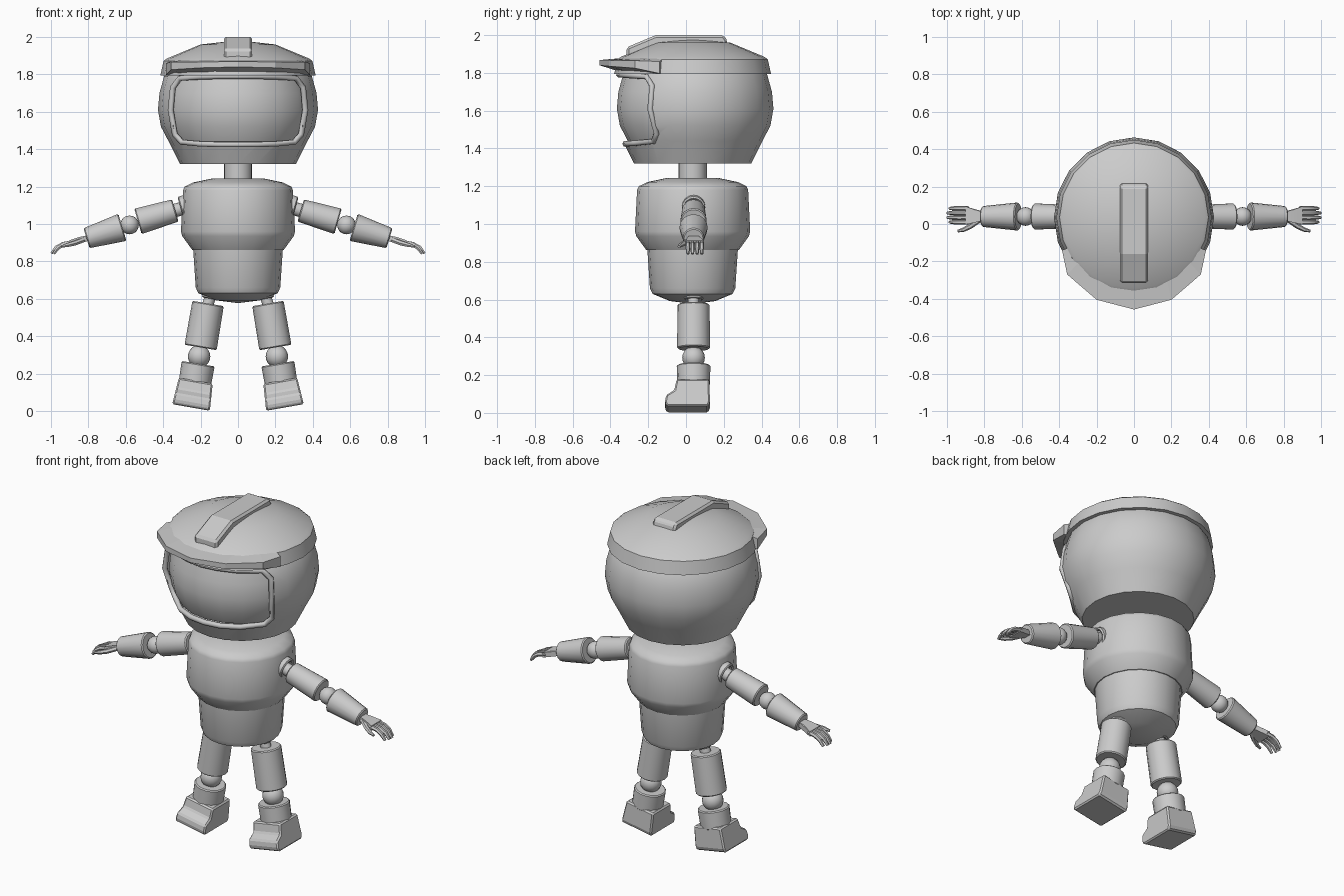
import bpy, bmesh, math
from mathutils import Vector, Matrix

if "Cube" in bpy.data.objects:
    bpy.data.objects.remove(bpy.data.objects["Cube"])

CY = 0.035  # depth of the body axis


def finish(bm, name, mirror=False, angle=35):
    bmesh.ops.remove_doubles(bm, verts=bm.verts, dist=1e-5)
    bmesh.ops.recalc_face_normals(bm, faces=bm.faces)
    me = bpy.data.meshes.new(name)
    bm.to_mesh(me)
    bm.free()
    ob = bpy.data.objects.new(name, me)
    bpy.context.collection.objects.link(ob)
    if mirror:
        ob.modifiers.new("mirror", 'MIRROR')
    smooth(ob, angle)
    return ob


def smooth(ob, angle):
    bpy.ops.object.select_all(action='DESELECT')
    ob.select_set(True)
    bpy.context.view_layer.objects.active = ob
    if angle:
        bpy.ops.object.shade_smooth_by_angle(angle=math.radians(angle))


def lathe(name, profile, base=(0, CY, 0), axis=(0, 0, 1), segs=20, mirror=False, angle=35):
    """Turn a (radius, height) profile around an axis starting at base."""
    bm = bmesh.new()
    vs = [bm.verts.new((0, r, h)) for r, h in profile]
    es = [bm.edges.new(p) for p in zip(vs, vs[1:])]
    bmesh.ops.spin(bm, geom=vs + es, cent=(0, 0, 0), axis=(0, 0, 1),
                   angle=math.tau, steps=segs, use_duplicate=False)
    rot = Vector(axis).to_track_quat('Z', 'Y').to_matrix().to_4x4()
    bm.transform(Matrix.Translation(base) @ rot)
    return finish(bm, name, mirror, angle)


def limb(name, a, b, ra, rb, bev=0.006, segs=16):
    """Tapered cylinder between two (x, z) points, mirrored."""
    a, b = Vector((a[0], CY + 0.005, a[1])), Vector((b[0], CY + 0.005, b[1]))
    n = (b - a).length
    return lathe(name, [(0, 0), (ra - bev, 0), (ra, bev), (rb, n - bev), (rb - bev, n), (0, n)],
                 a, b - a, segs, True)


def ball(name, c, r):
    bm = bmesh.new()
    bmesh.ops.create_uvsphere(bm, u_segments=16, v_segments=10, radius=r,
                              matrix=Matrix.Translation((c[0], CY + 0.005, c[1])))
    return finish(bm, name, True)


def tube(name, pts, radii, segs=6):
    """Jointed tapered tube along points, mirrored."""
    bm = bmesh.new()
    pts = [Vector(p) for p in pts]
    rings = []
    for i, p in enumerate(pts):
        d = pts[min(i + 1, len(pts) - 1)] - pts[max(i - 1, 0)]
        m = Matrix.Translation(p) @ d.to_track_quat('Z', 'Y').to_matrix().to_4x4()
        rings.append([bm.verts.new(m @ Vector((radii[i] * math.cos(k * math.tau / segs),
                                               radii[i] * math.sin(k * math.tau / segs), 0)))
                      for k in range(segs)])
    for r, s in zip(rings, rings[1:]):
        for k in range(segs):
            bm.faces.new((r[k], r[k - 1], s[k - 1], s[k]))
    bm.faces.new(rings[0])
    bm.faces.new(rings[-1])
    return finish(bm, name, True)


def prism(name, profile, width, mirror=False, matrix=Matrix(), bevel=0.01):
    """Side profile (y, z) spanned over x; width(z) gives the half width."""
    bm = bmesh.new()
    l, r = [[bm.verts.new((s * width(z), y, z)) for y, z in profile] for s in (-1, 1)]
    bm.faces.new(l)
    bm.faces.new(r)
    for i in range(len(l)):
        bm.faces.new((l[i - 1], l[i], r[i], r[i - 1]))
    bm.transform(matrix)
    ob = finish(bm, name, mirror, None)
    b = ob.modifiers.new("bevel", 'BEVEL')
    b.width, b.segments = bevel, 1
    return ob


# Head shell with a window cut for the visor
HEAD = [(0.31, 1.32), (0.37, 1.44), (0.412, 1.52), (0.428, 1.61), (0.42, 1.70), (0.395, 1.79), (0.34, 1.86)]
head = lathe("head_shell", [(0, 1.32)] + HEAD + [(0, 1.88)])
half = [(0, 1.425), (0.1, 1.425), (0.2, 1.428), (0.30, 1.437), (0.338, 1.48), (0.36, 1.61),
        (0.348, 1.73), (0.31, 1.78), (0.2, 1.787), (0.1, 1.79), (0, 1.79)]
window = half + [(-x, z) for x, z in half[-2:0:-1]]
bm = bmesh.new()
f = bm.faces.new([bm.verts.new((x, -1, z)) for x, z in window])
ex = bmesh.ops.extrude_face_region(bm, geom=[f])
bmesh.ops.translate(bm, vec=(0, 0.95, 0), verts=[v for v in ex['geom'] if isinstance(v, bmesh.types.BMVert)])
cutter = finish(bm, "window_cutter", angle=None)
cutter.hide_render = True
cut = head.modifiers.new("window", 'BOOLEAN')
cut.operation, cut.object, cut.solver = 'DIFFERENCE', cutter, 'EXACT'
bpy.context.view_layer.objects.active = head
head.select_set(True)
bpy.ops.object.modifier_apply(modifier="window")
smooth(head, 35)

# Visor glass just inside the shell
lathe("visor_glass", [(0, 1.36)] + [(r - 0.027, z) for r, z in HEAD[1:-1]] + [(0, 1.81)], segs=20)


# Visor frame follows the head surface
def head_r(z):
    for (r0, z0), (r1, z1) in zip(HEAD, HEAD[1:]):
        if z <= z1:
            return r0 + (r1 - r0) * (z - z0) / (z1 - z0)


cu = bpy.data.curves.new("visor_frame", 'CURVE')
cu.dimensions, cu.bevel_depth, cu.bevel_resolution = '3D', 0.016, 1
sp = cu.splines.new('POLY')
sp.points.add(len(window) - 1)
for p, (x, z) in zip(sp.points, window):
    p.co = (x, CY + 0.006 - math.sqrt(head_r(z) ** 2 - x * x), z, 1)
sp.use_cyclic_u = True
bpy.context.collection.objects.link(bpy.data.objects.new("visor_frame", cu))

# Cap, brim and crest
lathe("cap", [(0, 1.80), (0.39, 1.795), (0.415, 1.795), (0.398, 1.872), (0.38, 1.885),
              (0.20, 1.96), (0, 1.982)], angle=20)
outer = [(0.385, -0.14), (0.357, -0.27), (0.20, -0.405), (0, -0.457)]
inner = [(0.33, -0.12), (0.29, -0.20), (0.17, -0.28), (0, -0.32)]
bm = bmesh.new()
rows = []
for pts, zt, zb in ((outer, [1.86, 1.865, 1.867, 1.868], [1.797, 1.825, 1.835, 1.84]),
                    (inner, [1.88] * 4, [1.797] * 4)):
    for zs in (zt, zb):
        rows.append([bm.verts.new((x, y, z)) for (x, y), z in zip(pts, zs)]
                    + [bm.verts.new((-x, y, z)) for (x, y), z in list(zip(pts, zs))[-2::-1]])
ot, ob_, it, ib = rows
ring = [ot, ob_, ib, it]
for k in range(4):
    a, b = ring[k - 1], ring[k]
    for i in range(6):
        bm.faces.new((a[i], a[i + 1], b[i + 1], b[i]))
for e in (0, 6):
    bm.faces.new([r[e] for r in ring])
finish(bm, "cap_brim", angle=None)
prism("cap_crest", [(-0.315, 1.88), (-0.315, 1.935), (-0.16, 2.0), (0.20, 2.0), (0.22, 1.97), (0.21, 1.92)],
      lambda z: 0.076, bevel=0.012)

# Neck, chest and waist
lathe("neck", [(0, 1.22), (0.075, 1.22), (0.075, 1.34), (0, 1.34)])
lathe("chest", [(0, 1.245), (0.14, 1.243), (0.24, 1.222), (0.285, 1.20), (0.294, 1.18), (0.305, 0.96),
                (0.298, 0.935), (0.245, 0.862), (0, 0.858)], angle=40)
lathe("waist", [(0, 0.87), (0.24, 0.87), (0.226, 0.66), (0.212, 0.63), (0.12, 0.592), (0, 0.577)], angle=40)

# Arms
socket = [(0.04, 0), (0.062, 0), (0.062, 0.03), (0.054, 0.036), (0.046, 0.03), (0.04, 0)]
arm = Vector((0.96, 0, -0.28))
lathe("shoulder_socket", socket, (0.272, CY + 0.005, 1.095), arm, 16, True)
limb("shoulder_joint", (0.25, 1.098), (0.36, 1.065), 0.036, 0.036)
limb("upper_arm", (0.335, 1.072), (0.535, 1.014), 0.062, 0.07)
ball("elbow", (0.58, 0.995), 0.05)
limb("forearm", (0.618, 0.982), (0.81, 0.924), 0.075, 0.056)

# Hands
bm = bmesh.new()
for x, y0, y1, z in ((0.79, 0.022, 0.062, 0.927), (0.85, 0.008, 0.075, 0.915), (0.90, -0.002, 0.094, 0.898)):
    for y in (y0, y1):
        for dz in (-0.015, 0.015):
            bm.verts.new((x, y, z + dz))
bmesh.ops.convex_hull(bm, input=bm.verts)
finish(bm, "palm", True)
for i in range(4):
    y = 0.010 + 0.0245 * i
    s = 0.012 if i in (0, 3) else 0
    tube("finger", [(0.885, y, 0.902), (0.935 - s / 2, y, 0.893), (0.972 - s, y, 0.874), (0.997 - s, y, 0.842)],
         [0.0125, 0.013, 0.012, 0.008])
tube("thumb", [(0.825, 0.022, 0.916), (0.875, -0.012, 0.897), (0.91, -0.03, 0.888), (0.942, -0.038, 0.88)],
     [0.014, 0.014, 0.012, 0.007])

# Legs
lathe("hip_socket", [(r * 0.85, h * 0.8) for r, h in socket], (0.136, CY + 0.005, 0.628), (0.17, 0, -0.98), 16, True)
limb("hip_joint", (0.133, 0.65), (0.165, 0.56), 0.03, 0.03)
limb("thigh", (0.160, 0.575), (0.200, 0.340), 0.085, 0.087)
ball("knee", (0.208, 0.292), 0.06)
limb("shin", (0.213, 0.253), (0.231, 0.145), 0.089, 0.087)

# Feet, tilted with the legs
tilt = Matrix.Translation((0.226, 0, 0.162)) @ Matrix.Rotation(math.radians(-10), 4, 'Y')
prism("foot", [(0.123, 0), (-0.05, 0), (-0.062, -0.058), (-0.105, -0.085), (-0.112, -0.125),
               (-0.10, -0.145), (0.118, -0.145), (0.127, -0.12)],
      lambda z: 0.092 - 0.07 * z, True, tilt, 0.008)
